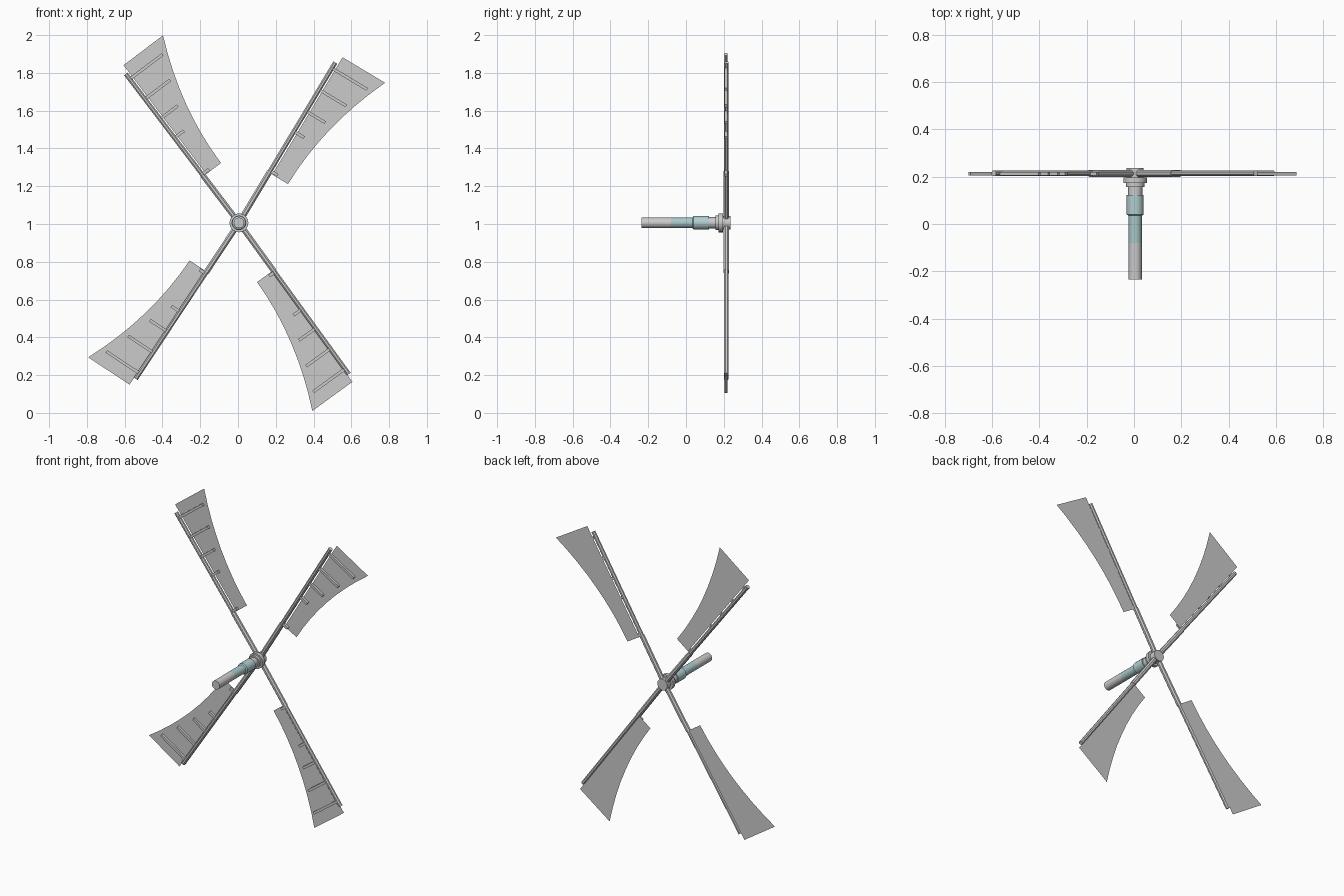
import bpy, bmesh, math
from mathutils import Vector, Matrix

if "Cube" in bpy.data.objects:
    bpy.data.objects.remove(bpy.data.objects["Cube"])

CENTRE = Vector((0.005, 0, 1.006))


def finish(name, bm, smooth=False, colour=None):
    bmesh.ops.recalc_face_normals(bm, faces=bm.faces)
    me = bpy.data.meshes.new(name)
    bm.to_mesh(me)
    bm.free()
    ob = bpy.data.objects.new(name, me)
    bpy.context.collection.objects.link(ob)
    if colour:
        mat = bpy.data.materials.new(name + "_colour")
        mat.diffuse_color = colour
        mat.use_nodes = True
        mat.node_tree.nodes["Principled BSDF"].inputs["Base Color"].default_value = mat.diffuse_color
        me.materials.append(mat)
    if smooth:
        bpy.ops.object.select_all(action='DESELECT')
        ob.select_set(True)
        bpy.context.view_layer.objects.active = ob
        bpy.ops.object.shade_smooth_by_angle(angle=math.radians(40))
    return ob


def lathe(name, profile, sides=20, colour=None):
    """Turn (radius, y) points about the axle line."""
    bm = bmesh.new()
    rings = []
    for r, y in profile:
        if r == 0:
            rings.append([bm.verts.new(CENTRE + Vector((0, y, 0)))] * sides)
            continue
        rings.append([bm.verts.new(CENTRE + Vector((r * math.cos(2 * math.pi * i / sides), y,
                                                    r * math.sin(2 * math.pi * i / sides))))
                      for i in range(sides)])
    for a, b in zip(rings, rings[1:]):
        for i in range(sides):
            j = (i + 1) % sides
            quad = list(dict.fromkeys((a[i], a[j], b[j], b[i])))
            bm.faces.new(quad)
    return finish(name, bm, True, colour)


# Axle: grey front end, tinted towards the hub
lathe("axle_front", [(0, -0.235), (0.028, -0.235), (0.028, -0.08)], colour=(0.62, 0.65, 0.65, 1))
lathe("axle_rear", [(0.028, -0.08), (0.028, 0.04)], colour=(0.40, 0.58, 0.59, 1))
lathe("axle_sleeve", [(0.028, 0.035), (0.036, 0.04), (0.036, 0.122), (0.030, 0.122)],
      colour=(0.45, 0.62, 0.63, 1))

# Hub: neck, flange and rear boss
lathe("hub", [(0.030, 0.118), (0.030, 0.156), (0.039, 0.156), (0.039, 0.173), (0.050, 0.173),
              (0.050, 0.197), (0.036, 0.197), (0.036, 0.236), (0, 0.236)])

# Blade arms: (name, angle in the front view, sideways offset)
ARMS = [("upper_right", 59.0, 0.004), ("upper_left", 127.2, 0.003),
        ("lower_left", 236.5, -0.005), ("lower_right", 306.0, -0.006)]
RIBS = [(0.955, 0.214), (0.823, 0.164), (0.690, 0.114), (0.565, 0.060), (0.322, 0.042)]
R0, R1 = 0.310, 1.034          # sail root and tip distance
W_IN, W_ROOT, W_TIP, SAG = 0.015, 0.113, 0.277, 0.040
Y_SPAR, Y_RIB, Y_SAIL = 0.214, 0.212, 0.2205


def rod(bm, r0, r1, rad):
    m = Matrix.Translation(((r0 + r1) / 2, Y_SPAR, 0)) @ Matrix.Rotation(math.pi / 2, 4, 'Y')
    bmesh.ops.create_cone(bm, cap_ends=True, segments=8, radius1=rad, radius2=rad,
                          depth=r1 - r0, matrix=m @ Matrix.Rotation(math.pi / 8, 4, 'Z'))


for name, angle, off in ARMS:
    # Local x runs outward along the arm, local -z is the clockwise side
    place = Matrix.Translation(CENTRE) @ Matrix.Rotation(-math.radians(angle), 4, 'Y') \
        @ Matrix.Translation((0, 0, -off))
    place_spar = Matrix.Translation(CENTRE) @ Matrix.Rotation(-math.radians(angle), 4, 'Y')

    # Spar, thicker close to the hub
    bm = bmesh.new()
    rod(bm, 0.0, 0.315, 0.0160)
    rod(bm, 0.31, 0.990, 0.0130)
    bm.transform(place_spar)
    finish(name + "_spar", bm, True)

    # Ribs in front of the sail
    bm = bmesh.new()
    for r, w in RIBS:
        m = Matrix.Translation((r, Y_RIB, -w / 2)) @ Matrix.Diagonal((0.016, 0.015, w, 1))
        bmesh.ops.create_cube(bm, size=1, matrix=m)
    bm.transform(place)
    finish(name + "_ribs", bm)

    # Thin sail sheet with a concave outer edge
    bm = bmesh.new()
    n, prev = 8, None
    for i in range(n + 1):
        t = i / n
        r = R0 + (R1 - R0) * t
        w = W_ROOT + (W_TIP - W_ROOT) * t - 4 * SAG * t * (1 - t)
        cur = (bm.verts.new((r, Y_SAIL, -W_IN)), bm.verts.new((r, Y_SAIL, -w)))
        if prev:
            bm.faces.new((prev[0], prev[1], cur[1], cur[0]))
        prev = cur
    bm.transform(place)
    finish(name + "_sail", bm)
